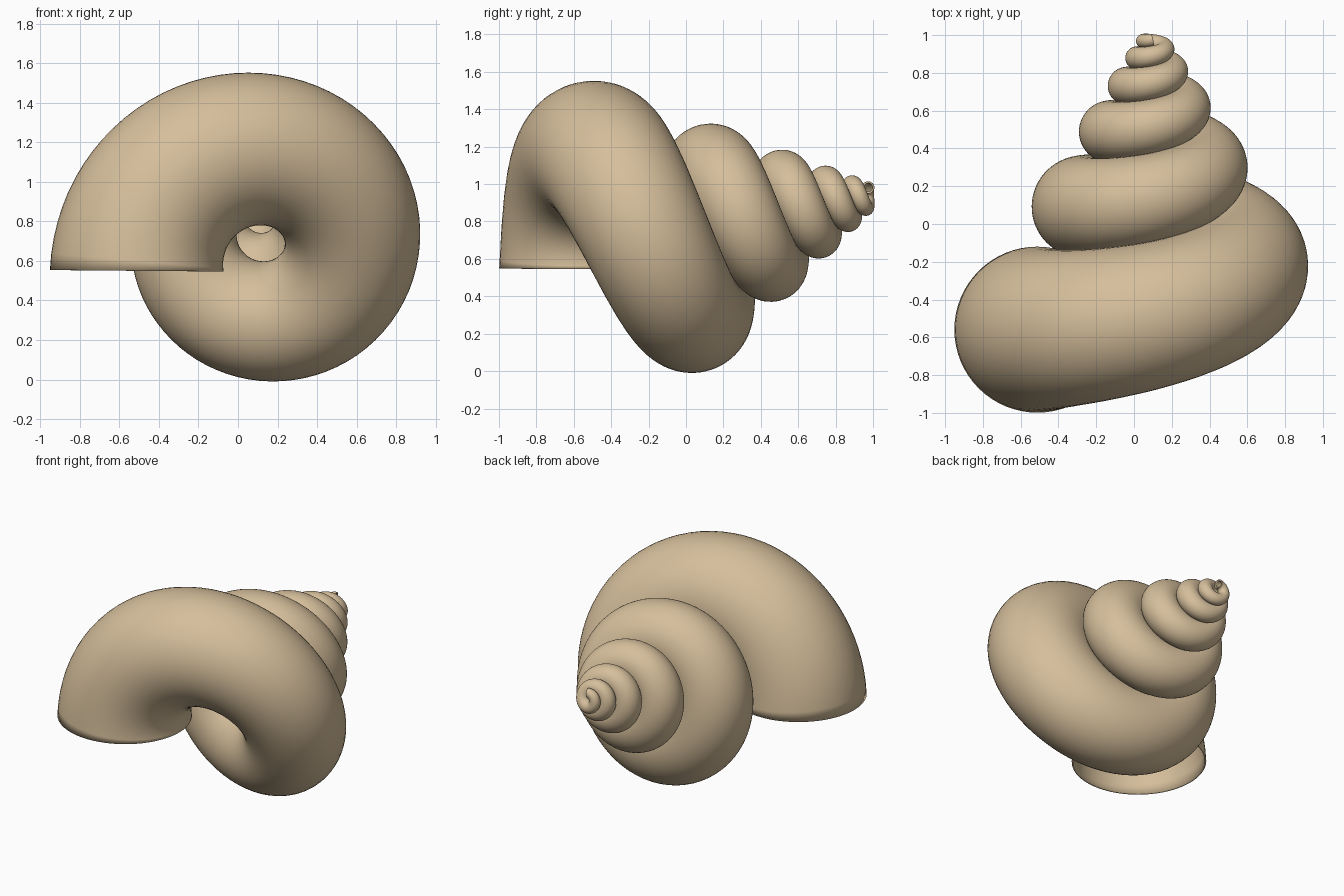
import bpy, bmesh, math
from mathutils import Vector

if "Cube" in bpy.data.objects:
    bpy.data.objects.remove(bpy.data.objects["Cube"])

# Spiral settings: everything shrinks toward the apex by a fixed ratio per turn
APEX = Vector((0.10, 1.11, 0.965))
TILT = math.radians(12.5)
DECAY = -math.log(0.61) / math.tau
COIL, TUBE, LENGTH = 0.61, 0.437, 1.71
START, END = -0.07, math.tau * 5.25
STEPS, SIDES = 420, 64

side = Vector((-1, 0, 0))
up = Vector((0, -math.sin(TILT), math.cos(TILT)))
axis = Vector((0, -math.cos(TILT), -math.sin(TILT)))


def centre(t):
    return APEX + math.exp(-DECAY * t) * (
        axis * LENGTH + COIL * (side * math.cos(t) + up * math.sin(t)))


# Shell tube: circular rings swept square to the shrinking spiral
bm = bmesh.new()
rings = []
for i in range(STEPS + 1):
    t = START + (END - START) * i / STEPS
    c = centre(t)
    tangent = (centre(t + 1e-3) - centre(t - 1e-3)).normalized()
    u = (axis - tangent * axis.dot(tangent)).normalized()
    v = tangent.cross(u)
    r = TUBE * math.exp(-DECAY * t)
    rings.append([bm.verts.new(c + r * (u * math.cos(a) + v * math.sin(a)))
                  for a in (math.tau * j / SIDES for j in range(SIDES))])
for a, b in zip(rings, rings[1:]):
    for j in range(SIDES):
        k = (j + 1) % SIDES
        bm.faces.new((a[j], a[k], b[k], b[j]))
bmesh.ops.recalc_face_normals(bm, faces=bm.faces)
# The open tube must face outward
f = bm.faces[0] if bm.faces.ensure_lookup_table() is None else None
if f.normal.dot(f.calc_center_median() - centre(START)) < 0:
    bmesh.ops.reverse_faces(bm, faces=bm.faces)

mesh = bpy.data.meshes.new("spiral_shell")
bm.to_mesh(mesh)
bm.free()
shell = bpy.data.objects.new("spiral_shell", mesh)
bpy.context.collection.objects.link(shell)

# Shell colour
tan = bpy.data.materials.new("shell tan")
tan.diffuse_color = (0.67, 0.52, 0.33, 1)
tan.use_nodes = True
tan.node_tree.nodes["Principled BSDF"].inputs["Base Color"].default_value = tan.diffuse_color
mesh.materials.append(tan)

# Thin wall, open at the mouth and the tip
wall = shell.modifiers.new("wall", 'SOLIDIFY')
wall.thickness = 0.01
wall.offset = -1

bpy.context.view_layer.objects.active = shell
shell.select_set(True)
bpy.ops.object.shade_smooth_by_angle(angle=math.radians(40))
